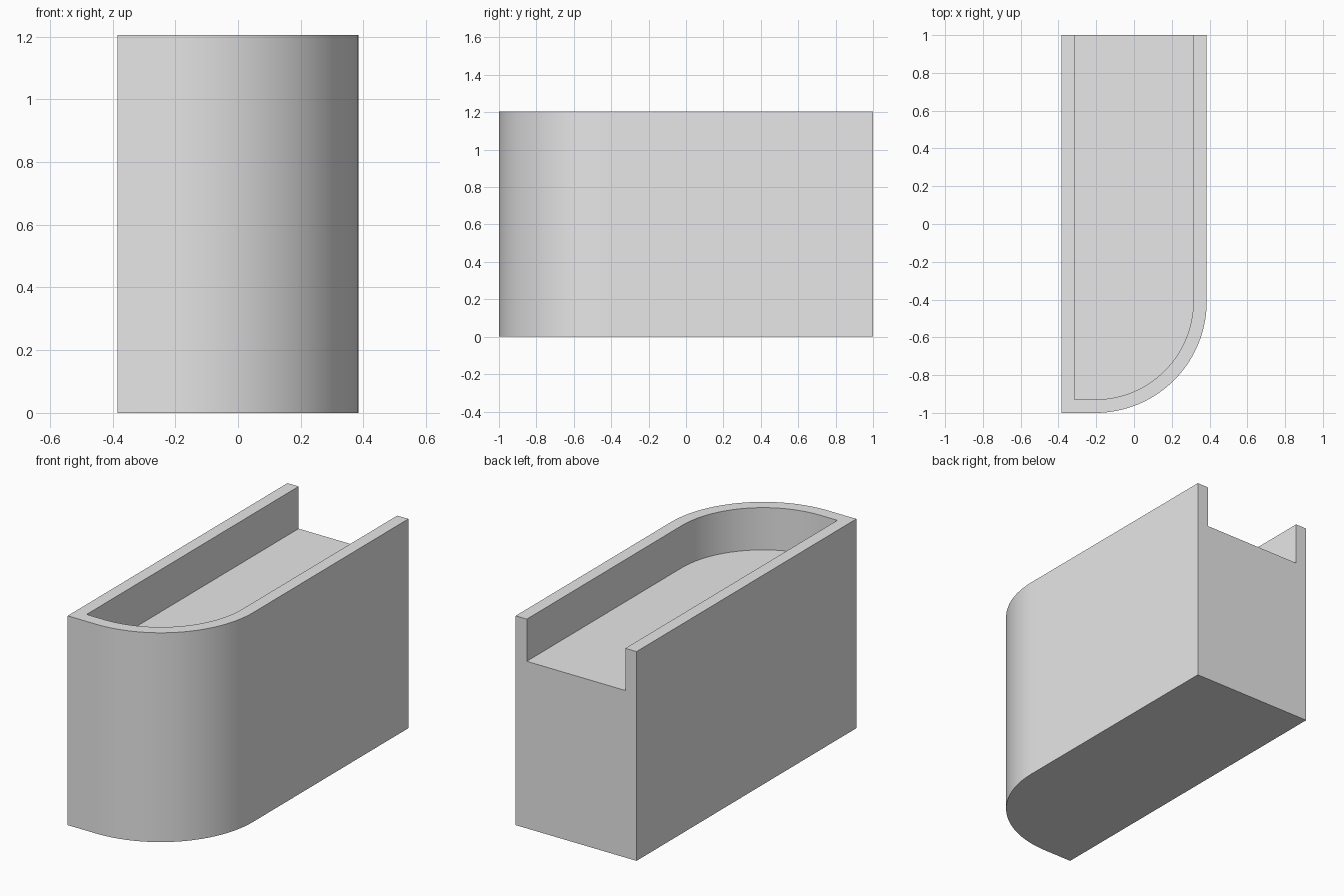
import bpy
import bmesh
from math import cos, sin, pi, radians

cube = bpy.data.objects.get("Cube")
if cube:
    bpy.data.objects.remove(cube, do_unlink=True)

HALF_X, HALF_Y, HEIGHT = 0.385, 1.0, 1.205
WALL, FLOOR_Z, RADIUS = 0.071, 0.962, 0.59
SEGMENTS = 32

grey = bpy.data.materials.new("light grey")
grey.use_nodes = True
colour = (0.8, 0.8, 0.8, 1)
grey.diffuse_color = colour
grey.node_tree.nodes["Principled BSDF"].inputs["Base Color"].default_value = colour


def outline(inset):
    """Plan from back right, along the square corner and the round one, to back left."""
    x, front, r = HALF_X - inset, -HALF_Y + inset, RADIUS - inset
    cx, cy = HALF_X - RADIUS, -HALF_Y + RADIUS
    points = [(-x, HALF_Y), (-x, front)]
    for i in range(SEGMENTS + 1):
        a = -pi / 2 + i / SEGMENTS * pi / 2
        points.append((cx + r * cos(a), cy + r * sin(a)))
    return points + [(x, HALF_Y)]


# Block with a recessed top, open at the back
bm = bmesh.new()


def ring(points, z):
    return [bm.verts.new((x, y, z)) for x, y in points]


base = ring(outline(0), 0)
rim_outer = ring(outline(0), HEIGHT)
rim_inner = ring(outline(WALL), HEIGHT)
floor = ring(outline(WALL), FLOOR_Z)

# Outer sides, rim and recess sides
for lower, upper in ((base, rim_outer), (rim_outer, rim_inner), (rim_inner, floor)):
    for i in range(len(lower) - 1):
        bm.faces.new((lower[i], lower[i + 1], upper[i + 1], upper[i]))

# Underside, recess floor and notched back
bm.faces.new(base[::-1])
bm.faces.new(floor)
bm.faces.new((base[0], rim_outer[0], rim_inner[0], floor[0],
              floor[-1], rim_inner[-1], rim_outer[-1], base[-1]))
bmesh.ops.recalc_face_normals(bm, faces=bm.faces[:])

mesh = bpy.data.meshes.new("recessed_block")
bm.to_mesh(mesh)
bm.free()
mesh.materials.append(grey)
block = bpy.data.objects.new("recessed_block", mesh)
bpy.context.collection.objects.link(block)

bpy.ops.object.select_all(action="DESELECT")
block.select_set(True)
bpy.context.view_layer.objects.active = block
bpy.ops.object.shade_smooth_by_angle(angle=radians(30))
